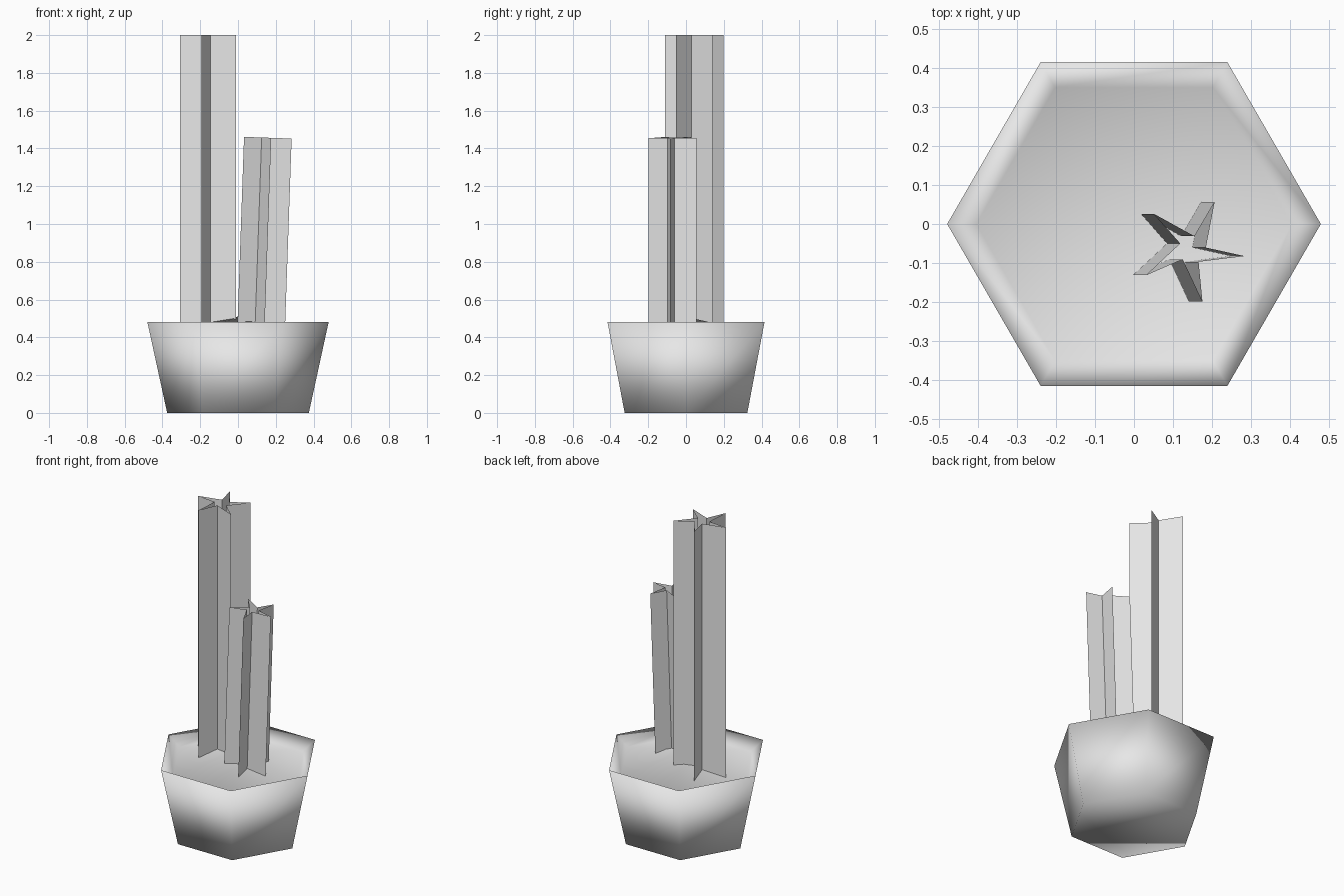
import bpy, bmesh, math
from mathutils import Matrix, Vector

cube = bpy.data.objects.get("Cube")
if cube:
    bpy.data.objects.remove(cube, do_unlink=True)

grey = bpy.data.materials.new("light_grey")
grey.use_nodes = True
colour = (0.8, 0.8, 0.8, 1)
grey.diffuse_color = colour
grey.node_tree.nodes["Principled BSDF"].inputs["Base Color"].default_value = colour


def finish(name, bm, smooth):
    """Turn the bmesh into a named object with the shared material."""
    mesh = bpy.data.meshes.new(name)
    for face in bm.faces:
        face.smooth = smooth
    bm.to_mesh(mesh)
    bm.free()
    mesh.materials.append(grey)
    obj = bpy.data.objects.new(name, mesh)
    bpy.context.collection.objects.link(obj)
    return obj


def bridge(bm, lower, upper):
    """Join two rings with a band of quads."""
    n = len(lower)
    for i in range(n):
        j = (i + 1) % n
        bm.faces.new((lower[i], lower[j], upper[j], upper[i]))


# Hexagonal pot: base, outer wall, sloped inner lip and a low mound of soil
def make_pot():
    bm = bmesh.new()
    rings = []
    for radius, z in ((0.375, 0), (0.48, 0.482), (0.405, 0.425)):
        rings.append([bm.verts.new((radius * math.cos(a), radius * math.sin(a), z))
                      for a in (math.radians(60 * i) for i in range(6))])
    bm.faces.new(reversed(rings[0]))
    for lower, upper in zip(rings, rings[1:]):
        bridge(bm, lower, upper)
    peak = bm.verts.new((0, 0, 0.51))
    for i in range(6):
        bm.faces.new((rings[-1][i], rings[-1][(i + 1) % 6], peak))
    return finish("pot", bm, True)


# Ribbed stem: an open five-pointed star tube with slightly twisted notches
def make_stem(name, top, tip, notch, start, lean):
    bm = bmesh.new()
    turn = Matrix.Rotation(math.radians(lean), 3, 'Y')
    top = Vector(top)
    length = top.z - 0.4
    rings = []
    for z in (-length, 0):
        ring = []
        for i in range(5):
            for radius, offset in ((tip, 0), (notch, 16)):
                a = math.radians(start + 72 * i + offset)
                p = Vector((radius * math.cos(a), radius * math.sin(a), z))
                ring.append(bm.verts.new(top + turn @ p))
        rings.append(ring)
    bridge(bm, *rings)
    return finish(name, bm, False)


make_pot()
make_stem("tall_stem", (-0.143, 0.044, 2.0), 0.163, 0.042, 180, 0)
make_stem("short_stem", (0.15, -0.066, 1.457), 0.135, 0.035, -7, 2)
